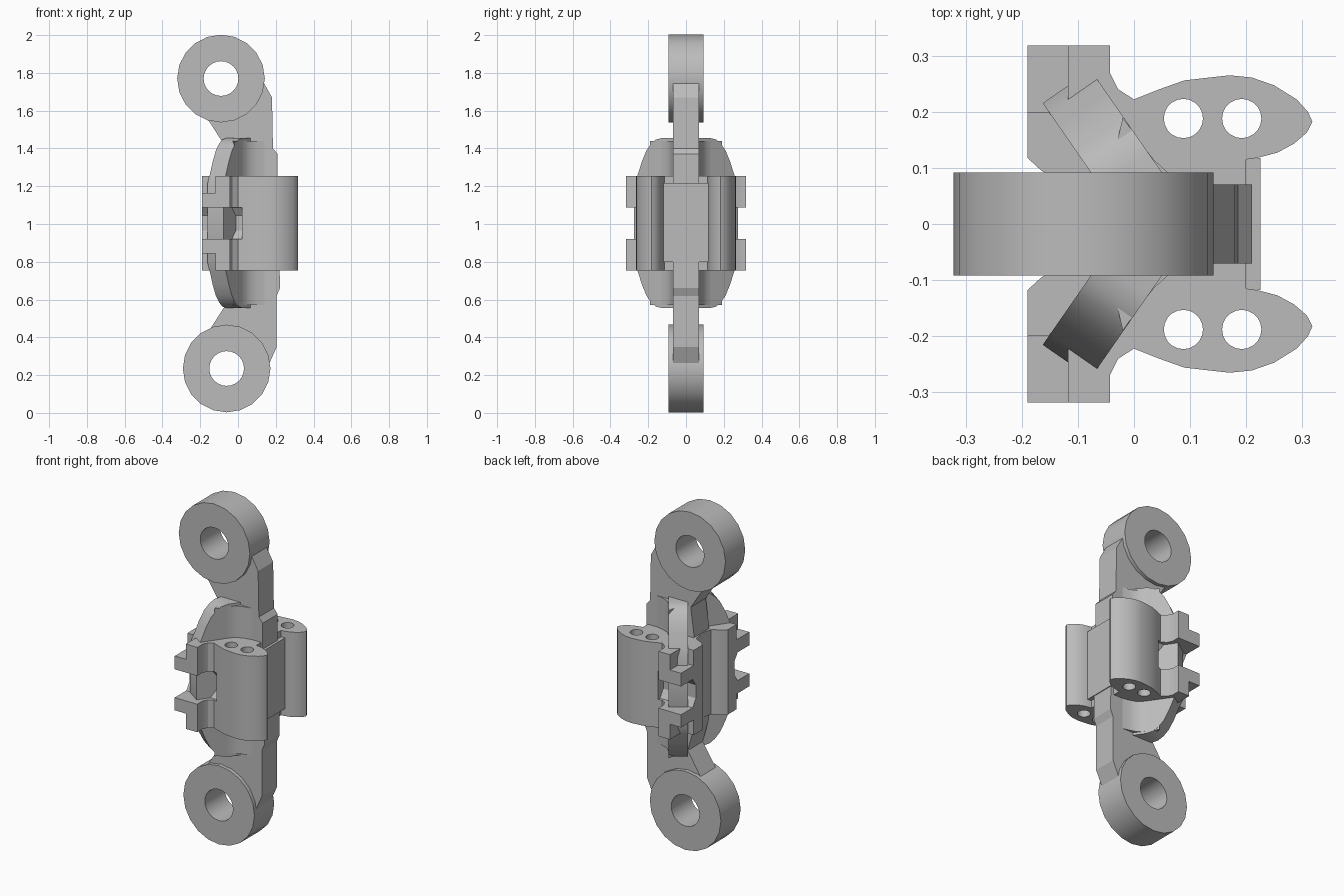
import bpy, bmesh, math
from mathutils import Matrix, Vector

if "Cube" in bpy.data.objects:
    bpy.data.objects.remove(bpy.data.objects["Cube"])

grey = bpy.data.materials.new("cast_grey")
grey.use_nodes = True
COLOR = (0.5, 0.5, 0.5, 1)
grey.diffuse_color = COLOR
grey.node_tree.nodes["Principled BSDF"].inputs["Base Color"].default_value = COLOR
MID = 1.005    # height of the plane the clamp body is symmetric about


def prism(name, points, u, v, start, end, origin=(0, 0, 0)):
    """Extrude a 2D outline lying in the u,v plane along its normal."""
    u, v, o = Vector(u), Vector(v), Vector(origin)
    n = u.cross(v)
    bm = bmesh.new()
    face = bm.faces.new([bm.verts.new(o + u * a + v * b + n * start) for a, b in points])
    ext = bmesh.ops.extrude_face_region(bm, geom=[face])
    new = [e for e in ext["geom"] if isinstance(e, bmesh.types.BMVert)]
    bmesh.ops.translate(bm, verts=new, vec=n * (end - start))
    bmesh.ops.recalc_face_normals(bm, faces=bm.faces)
    mesh = bpy.data.meshes.new(name)
    bm.to_mesh(mesh)
    bm.free()
    obj = bpy.data.objects.new(name, mesh)
    bpy.context.collection.objects.link(obj)
    mesh.materials.append(grey)
    return obj


X, Y, Z = (1, 0, 0), (0, 1, 0), (0, 0, 1)


def circle(cx, cy, r, n):
    return [(cx + r * math.cos(math.tau * i / n), cy + r * math.sin(math.tau * i / n))
            for i in range(n)]


def box(x0, x1, y0, y1, z0, z1):
    return prism("cutter", [(x0, y0), (x1, y0), (x1, y1), (x0, y1)], X, Y, z0, z1)


def apply_modifiers(obj):
    dg = bpy.context.evaluated_depsgraph_get()
    obj.data = bpy.data.meshes.new_from_object(obj.evaluated_get(dg))
    obj.modifiers.clear()


def cut(obj, cutters):
    for c in cutters:
        mod = obj.modifiers.new("cut", "BOOLEAN")
        mod.operation, mod.object, mod.solver = "DIFFERENCE", c, "EXACT"
        c.hide_render = True
    apply_modifiers(obj)
    for c in cutters:
        bpy.data.objects.remove(c)


def mirror_y(obj):
    mod = obj.modifiers.new("mirror", "MIRROR")
    mod.use_axis = (False, True, False)
    apply_modifiers(obj)


def smooth(obj, angle):
    bpy.ops.object.select_all(action="DESELECT")
    obj.select_set(True)
    bpy.context.view_layer.objects.active = obj
    bpy.ops.object.shade_smooth_by_angle(angle=math.radians(angle))


# Pivot rings at both ends
for name, cx, cz in (("upper_ring", -0.09, 1.77), ("lower_ring", -0.06, 0.235)):
    ring = prism(name, circle(cx, cz, 0.232, 20), X, Z, -0.092, 0.092)
    cut(ring, [prism("cutter", circle(cx, cz, 0.092, 24), X, Z, -0.2, 0.2)])
    smooth(ring, 25)

# Flat web joining the rings
web = [(-0.17, 1.57), (0.0, 1.70), (0.135, 1.75), (0.18, 1.67), (0.185, 1.40),
       (0.21, 1.37), (0.21, 1.2), (0.22, 0.8), (0.222, 0.66), (0.205, 0.62),
       (0.205, 0.35), (0.165, 0.26), (0.06, 0.32), (-0.15, 0.44), (-0.06, 0.58),
       (-0.1, 0.72), (-0.1, 1.28), (-0.08, 1.43)]
prism("web", web, X, Z, -0.07, 0.07)

# Clamp body: rounded lobe, back block and side tabs
plan = [(-0.1, 0), (-0.115, 0.07), (-0.165, 0.095), (-0.19, 0.118), (-0.19, 0.318),
        (-0.043, 0.318), (-0.043, 0.27), (-0.028, 0.24), (0, 0.222), (0.045, 0.24),
        (0.09, 0.256), (0.17, 0.265), (0.21, 0.261), (0.25, 0.247), (0.29, 0.222),
        (0.31, 0.2), (0.318, 0.182), (0.308, 0.163), (0.285, 0.143), (0.255, 0.127),
        (0.22, 0.118), (0.2, 0.115), (0.2, 0)]
body = prism("clamp_body", plan, X, Y, 0.755, 1.255)
slot = [(0.4, 0.92), (0.4, 1.087), (0.21, 1.087), (0.18, 1.045), (0.18, 0.965), (0.21, 0.92)]
cut(body, [prism("cutter", circle(x, 0.188, 0.035, 20), X, Y, 0.5, 1.5) for x in (0.088, 0.192)]
    + [prism("cutter", slot, Y, Z, -0.3, 0.022),
       box(-0.3, -0.118, 0.2, 0.4, 1.165, 1.4),
       box(-0.3, -0.118, 0.2, 0.4, 0.6, 0.845)])
mirror_y(body)
smooth(body, 28)

# Panel between the lobes
box(0.1, 0.225, -0.118, 0.118, 0.8, 1.217).name = "front_panel"

# Diagonal gussets, rounded off at top and bottom
arc = [(0, 1.21), (0.025, 1.265), (0.05, 1.33), (0.08, 1.39), (0.11, 1.425),
       (0.14, 1.447), (0.18, 1.455), (0.29, 1.455)]
outline = arc + [(s, 2 * MID - z) for s, z in reversed(arc)]
inward = Vector((0.57, -0.82, 0)).normalized()
gusset = prism("gussets", outline, inward, Z, -0.052, 0.052, (-0.12, 0.245, 0))
mirror_y(gusset)
smooth(gusset, 35)

# Blends where the gussets run into the web
blend = [(-0.02, 0.19), (0.01, 0.147), (0.035, 0.115), (0.06, 0.092), (0.1, 0.078),
         (0.14, 0.07), (0.14, 0.02), (-0.05, 0.06)]
fillet = prism("gusset_blends", blend, X, Y, 0.57, 1.44)
mirror_y(fillet)
smooth(fillet, 35)
